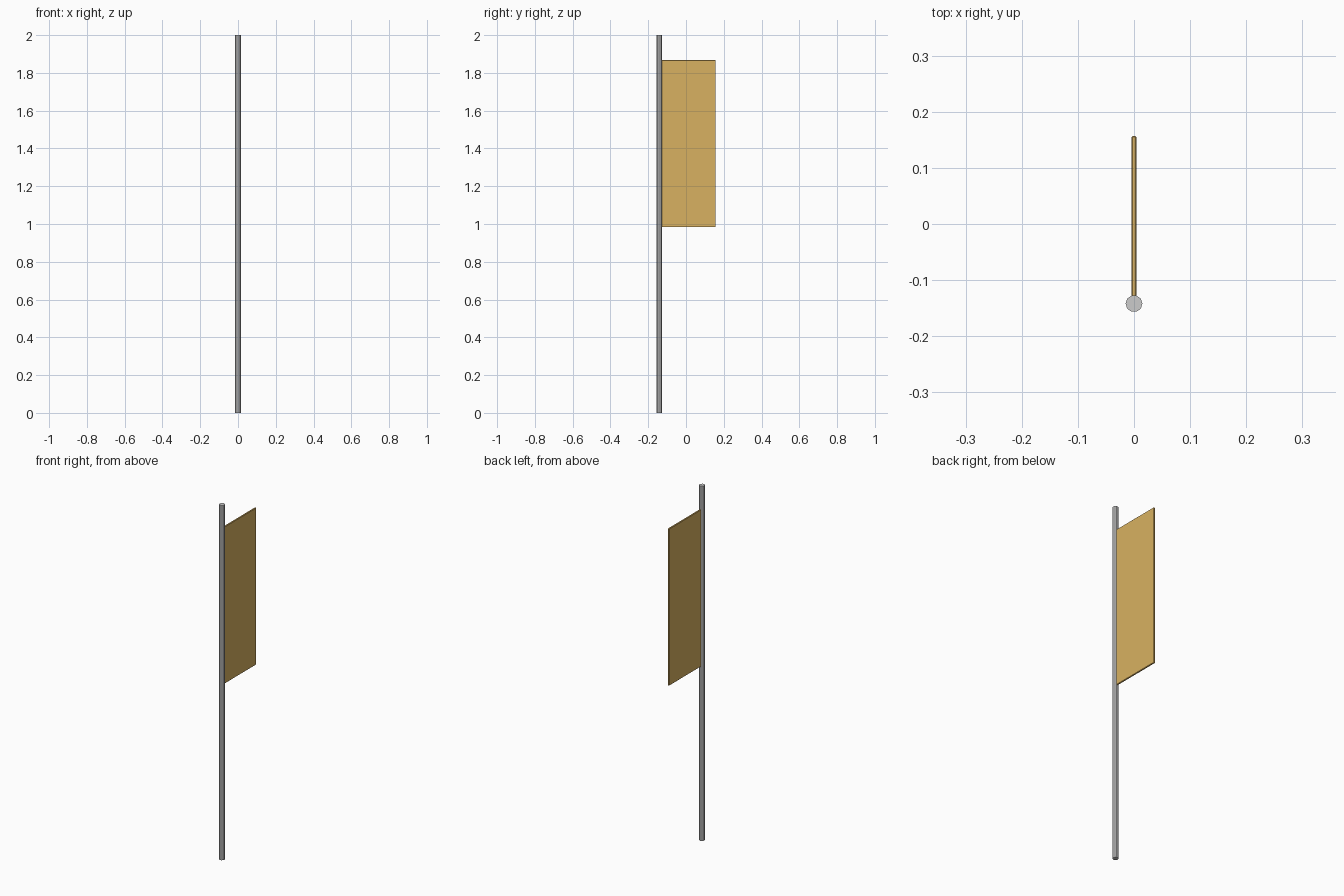
import bpy, math

if "Cube" in bpy.data.objects:
    bpy.data.objects.remove(bpy.data.objects["Cube"])

POLE_Y = -0.142
POLE_R = 0.015
FLAG_END, FLAG_LOW, FLAG_TOP = 0.157, 0.983, 1.868
FLAG_THICK = 0.009

# ten-sided pole, flat shaded, corners on the x axis
bpy.ops.mesh.primitive_cylinder_add(vertices=10, radius=POLE_R, depth=2,
                                    location=(0, POLE_Y, 1),
                                    rotation=(0, 0, math.pi / 2))
pole = bpy.context.object
pole.name = "pole"

# hanging banner, starting at the pole's axis
bpy.ops.mesh.primitive_cube_add(size=1, location=(0, (POLE_Y + FLAG_END) / 2,
                                                  (FLAG_LOW + FLAG_TOP) / 2))
banner = bpy.context.object
banner.name = "banner"
banner.scale = (FLAG_THICK, FLAG_END - POLE_Y, FLAG_TOP - FLAG_LOW)
bpy.ops.object.transform_apply(location=False, rotation=False, scale=True)

# slightly softened cloth edges
bevel = banner.modifiers.new("soft_edges", 'BEVEL')
bevel.width = 0.002
bevel.segments = 1

# golden cloth
cloth = bpy.data.materials.new("gold_cloth")
cloth.diffuse_color = (0.69, 0.44, 0.12, 1)
cloth.use_nodes = True
cloth.node_tree.nodes["Principled BSDF"].inputs["Base Color"].default_value = cloth.diffuse_color
banner.data.materials.append(cloth)
